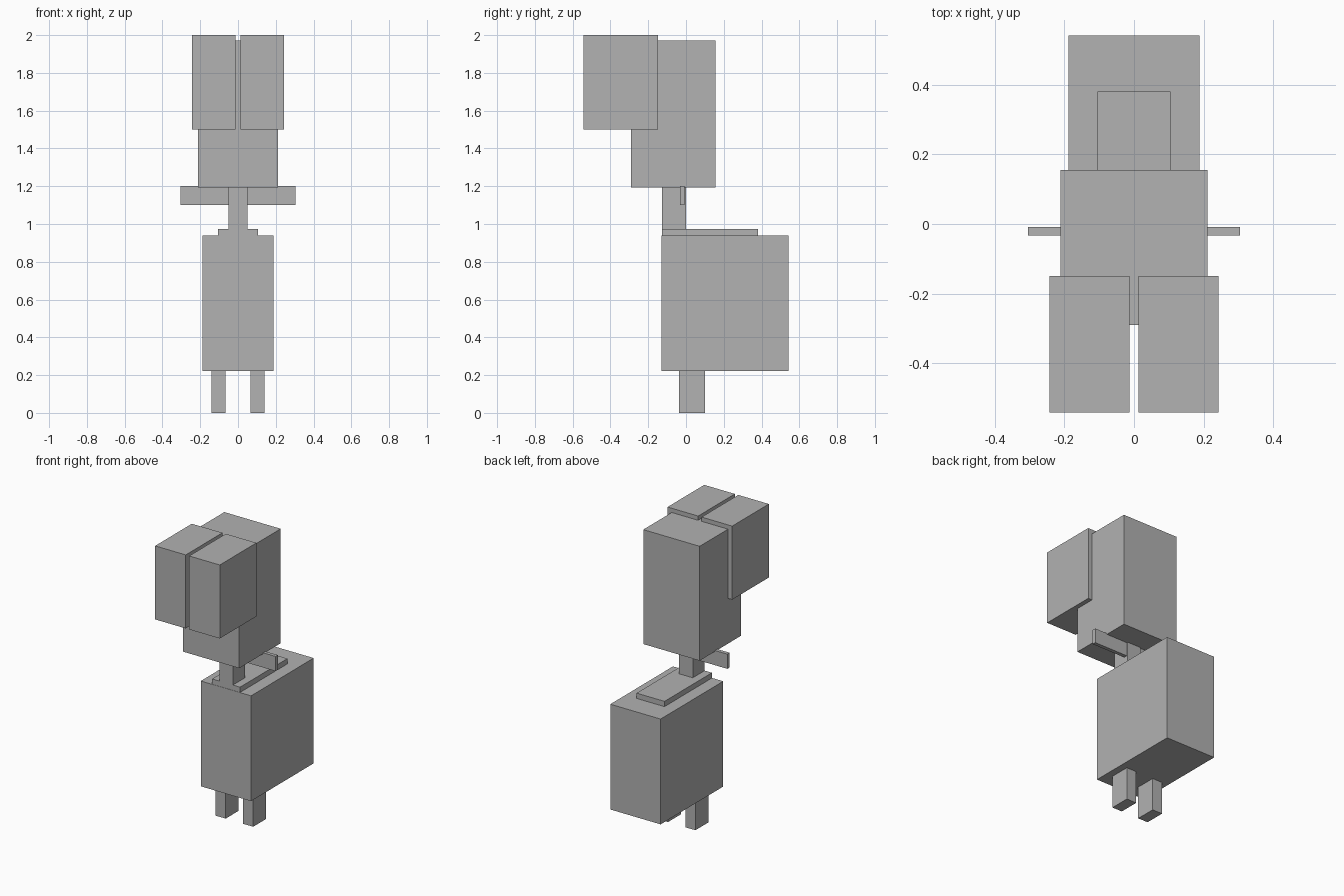
import bpy
from mathutils import Vector

default = bpy.data.objects.get("Cube")
if default:
    bpy.data.objects.remove(default, do_unlink=True)

# One plain grey for the whole figure
grey = bpy.data.materials.new("plain_grey")
grey.use_nodes = True
colour = (0.445, 0.445, 0.445, 1)
grey.diffuse_color = colour
grey.node_tree.nodes["Principled BSDF"].inputs["Base Color"].default_value = colour


def box(name, x, y, z):
    """Flat-faced block spanning the given (min, max) on each axis."""
    low, high = (Vector(corner) for corner in zip(x, y, z))
    bpy.ops.mesh.primitive_cube_add(size=1, location=(low + high) / 2)
    ob = bpy.context.object
    ob.name = name
    ob.scale = high - low
    bpy.ops.object.transform_apply(location=False, rotation=False, scale=True)
    ob.data.materials.append(grey)
    return ob


def pair(name, x, y, z):
    """Matching blocks on both sides of the centre line."""
    box("left_" + name, x, y, z)
    box("right_" + name, (-x[1], -x[0]), y, z)


# Legs and body
pair("leg", (0.066, 0.141), (-0.038, 0.10), (0, 0.222))
box("body", (-0.189, 0.189), (-0.13, 0.543), (0.222, 0.938))
box("shoulder_plate", (-0.105, 0.105), (-0.128, 0.381), (0.938, 0.974))

# Neck with the thin crossbar through it
box("neck", (-0.051, 0.051), (-0.128, 0), (0.974, 1.193))
box("crossbar", (-0.305, 0.305), (-0.033, -0.008), (1.10, 1.20))

# Head and the two big blocks on its front
box("head", (-0.212, 0.212), (-0.29, 0.156), (1.193, 1.971))
pair("eye_block", (0.013, 0.243), (-0.543, -0.149), (1.50, 2.0))
